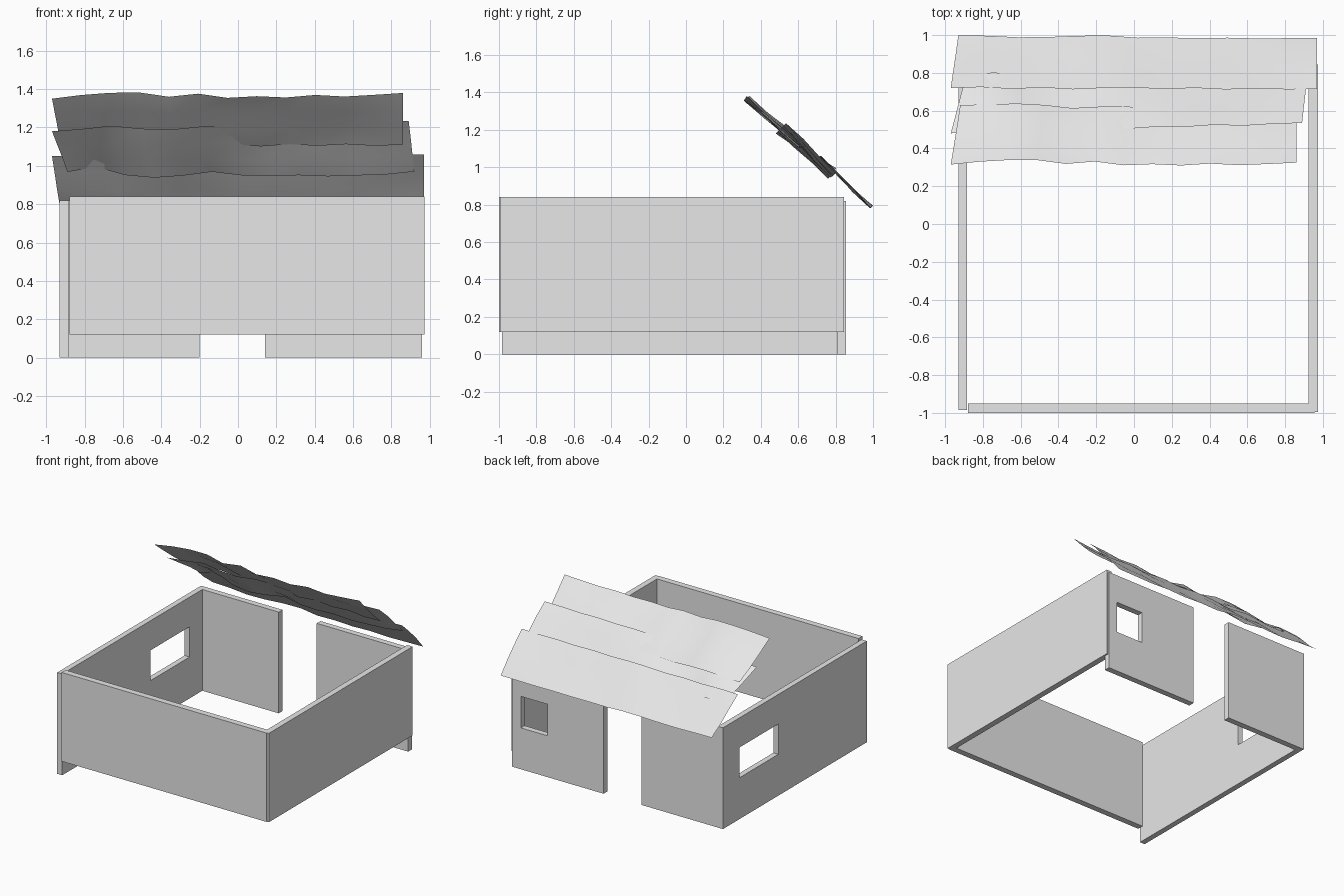
import bpy, bmesh, random
from mathutils import Vector

if "Cube" in bpy.data.objects:
    bpy.data.objects.remove(bpy.data.objects["Cube"])

random.seed(4)
grey = bpy.data.materials.new("plain_grey")
grey.diffuse_color = (0.8, 0.8, 0.8, 1)
grey.use_nodes = True
grey.node_tree.nodes["Principled BSDF"].inputs["Base Color"].default_value = grey.diffuse_color


def finish(name, bm):
    me = bpy.data.meshes.new(name)
    bm.to_mesh(me)
    bm.free()
    ob = bpy.data.objects.new(name, me)
    bpy.context.collection.objects.link(ob)
    me.materials.append(grey)
    return ob


def box(name, lo, hi):
    bm = bmesh.new()
    bmesh.ops.create_cube(bm, size=1)
    for v in bm.verts:
        v.co = [(l + h) / 2 + c * (h - l) for l, h, c in zip(lo, hi, v.co)]
    return finish(name, bm)


def cut_window(wall, lo, hi):
    cutter = box("window_cutter", lo, hi)
    cutter.hide_render = True
    mod = wall.modifiers.new("window", 'BOOLEAN')
    mod.object = cutter
    mod.operation = 'DIFFERENCE'
    mod.solver = 'EXACT'
    bpy.context.view_layer.objects.active = wall
    bpy.ops.object.modifier_apply(modifier=mod.name)
    bpy.data.objects.remove(cutter)


# Walls: front and right stand clear of the ground
box("front_wall", (-.88, -1, .12), (.955, -.95, .84))
box("right_wall", (.925, -.995, .12), (.973, .845, .84))
left = box("left_wall", (-.93, -.985, 0), (-.885, .807, .82))
box("back_wall_left", (-.93, .807, 0), (-.20, .855, .82))
back = box("back_wall_right", (.14, .807, 0), (.96, .855, .82))

# Window openings
cut_window(left, (-1, .147, .335), (-.8, .645, .58))
cut_window(back, (.64, .75, .335), (.88, .9, .59))

NORMAL = Vector((0, .65, .76))
COLS, ROWS = 12, 3


def roof_strip(name, tl, tr, bl, br, top_wave, bottom_wave):
    """Wavy sheet between four corners; waves are edge offsets in 1/1000."""
    tl, tr, bl, br = map(Vector, (tl, tr, bl, br))
    bm = bmesh.new()
    grid = []
    for j in range(ROWS + 1):
        t = j / ROWS
        row = []
        for i in range(COLS + 1):
            s = i / COLS
            p = tl.lerp(tr, s).lerp(bl.lerp(br, s), t)
            wave = (top_wave[i] * (1 - t) + bottom_wave[i] * t) / 1000
            if 0 < j < ROWS:
                wave += random.uniform(-.009, .009)
            row.append(bm.verts.new(p + NORMAL * wave))
        grid.append(row)
    for j in range(ROWS):
        for i in range(COLS):
            bm.faces.new((grid[j + 1][i], grid[j + 1][i + 1],
                          grid[j][i + 1], grid[j][i]))
    bm.normal_update()
    for f in bm.faces:
        f.smooth = True
        if f.normal.z < 0:
            f.normal_flip()
    return finish(name, bm)


# Roof: three overlapping sagging strips
roof_strip("upper_roof_strip",
           (-.97, .315, 1.35), (.86, .325, 1.38), (-.92, .63, 1.10), (.86, .60, 1.11),
           [0, 22, 34, 32, 0, 18, -14, -6, -18, -4, -18, -10, 0],
           [0, 8, 20, 12, -10, 6, 10, -6, 8, -4, 6, -6, 0])
roof_strip("middle_roof_strip",
           (-.97, .48, 1.18), (.89, .535, 1.235), (-.89, .78, .968), (.92, .80, .97),
           [0, 10, 26, 0, -12, 2, -6, 4, -4, 6, -8, 0, 0],
           [0, 34, -22, -40, -26, 0, -24, -30, -24, -32, -26, -20, 0])
roof_strip("lower_roof_strip",
           (-.97, .72, 1.05), (.97, .715, 1.06), (-.93, 1.0, .795), (.97, .985, .785),
           [0, 8, -6, 6, -8, 4, 8, -4, 6, -6, 4, -4, 0],
           [0, -4, -14, -10, 2, 6, -10, -6, -10, -4, -8, -4, 0])
